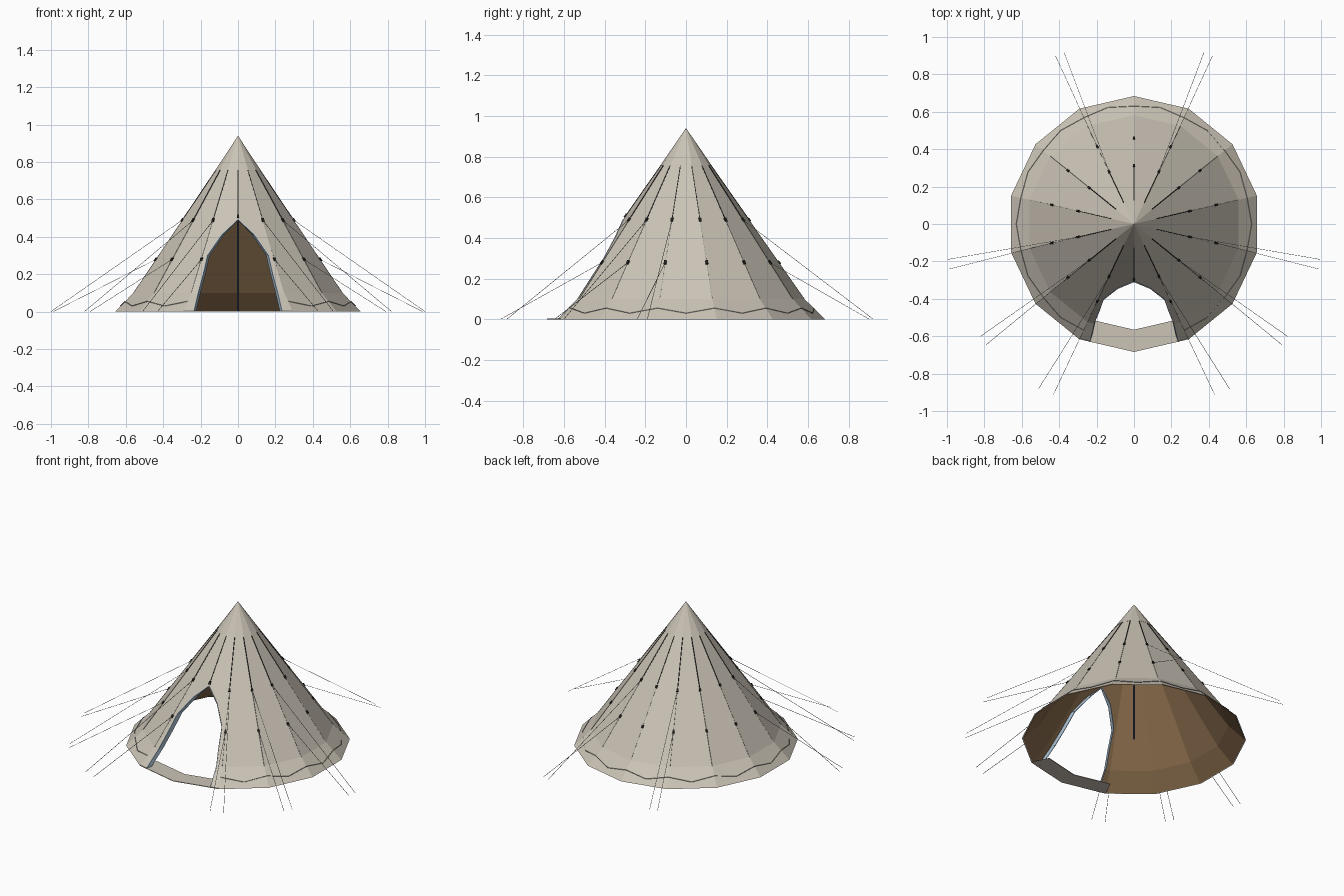
import bpy, bmesh, math
from mathutils import Vector

if "Cube" in bpy.data.objects:
    bpy.data.objects.remove(bpy.data.objects["Cube"])

SIDES = 14
STEP = 2 * math.pi / SIDES


def material(name, rgb):
    m = bpy.data.materials.new(name)
    m.diffuse_color = (*rgb, 1)
    m.use_nodes = True
    m.node_tree.nodes["Principled BSDF"].inputs["Base Color"].default_value = m.diffuse_color
    return m


CANVAS = material("tan canvas", (0.60, 0.55, 0.47))
LINING = material("brown lining", (0.26, 0.155, 0.075))
DARK = material("dark seam", (0.02, 0.02, 0.018))
ROPE = material("grey rope", (0.25, 0.24, 0.22))
TRIM = material("pale blue trim", (0.38, 0.50, 0.62))
STEEL = material("blue grey pole", (0.05, 0.07, 0.11))


def lerp_table(table, z):
    for (z0, v0), (z1, v1) in zip(table, table[1:]):
        if z <= z1:
            return v0 + (v1 - v0) * (z - z0) / (z1 - z0)
    return table[-1][1]


PROFILE = [(0, 0.684), (0.1, 0.582), (0.76, 0.12), (0.94, 0.0)]
DOOR = [(0, 0.235), (0.1, 0.212), (0.2, 0.185), (0.3, 0.162), (0.41, 0.086), (0.49, 0.0)]


def ring(i, r, z):
    """Point on rib i (0 is the front rib); fractions lie on the flat panel."""
    def corner(k):
        return Vector((0.985 * r * math.sin(k * STEP), -r * math.cos(k * STEP), z))
    k = math.floor(i)
    return corner(k).lerp(corner(k + 1), i - k)


def wall(i, z, out=0.0):
    return ring(i, lerp_table(PROFILE, z) + out, z)


def door_t(z, out=0.0):
    """Share of the front panel that is open at height z."""
    if z >= 0.49:
        return 0.0
    return lerp_table(DOOR, z) / wall(1, z, out).x


def finish(name, bm, mat, bevelled=False):
    me = bpy.data.meshes.new(name)
    bm.to_mesh(me)
    bm.free()
    me.materials.append(mat)
    ob = bpy.data.objects.new(name, me)
    bpy.context.collection.objects.link(ob)
    return ob


def add_face(bm, pts, toward):
    f = bm.faces.new([bm.verts.new(p) for p in pts])
    f.normal_update()
    if f.normal.dot(toward) < 0:
        f.normal_flip()


def shell(name, mat, out, sign):
    """Canvas wall with the doorway left open in the two front panels."""
    bm = bmesh.new()
    for i in range(SIDES):
        front = i in (0, SIDES - 1)
        levels = [0, 0.1, 0.2, 0.3, 0.41, 0.49, 0.76] if front else [0, 0.1, 0.76]
        for z0, z1 in zip(levels, levels[1:]):
            a0, a1, b0, b1 = i, i, i + 1, i + 1
            if i == 0:
                a0, a1 = door_t(z0, out), door_t(z1, out)
            elif front:
                b0, b1 = SIDES - door_t(z0, out), SIDES - door_t(z1, out)
            mid = wall(i + 0.5, 0)
            add_face(bm, [wall(a0, z0, out), wall(b0, z0, out),
                          wall(b1, z1, out), wall(a1, z1, out)], mid * sign)
    bmesh.ops.remove_doubles(bm, verts=bm.verts, dist=0.0005)
    return finish(name, bm, mat)


def tube(name, paths, radius, mat, sides=4):
    bm = bmesh.new()
    for path in paths:
        for p, q in zip(path, path[1:]):
            d = q - p
            u = d.orthogonal().normalized()
            v = d.normalized().cross(u)
            off = [(u * math.cos(k * 2 * math.pi / sides) + v * math.sin(k * 2 * math.pi / sides)) * radius
                   for k in range(sides)]
            for k in range(sides):
                o0, o1 = off[k], off[(k + 1) % sides]
                add_face(bm, [p + o0, p + o1, q + o1, q + o0], o0 + o1)
    return finish(name, bm, mat)


# Outer canvas and inner lining
shell("canvas_wall", CANVAS, 0.0, 1)
shell("inner_lining", LINING, -0.007, -1)

# Pointed cap
bm = bmesh.new()
for i in range(SIDES):
    add_face(bm, [ring(i, 0.126, 0.757), ring(i + 1, 0.126, 0.757), Vector((0, 0, 0.94))], wall(i + 0.5, 0))
bmesh.ops.remove_doubles(bm, verts=bm.verts, dist=0.0005)
finish("top_cap", bm, CANVAS)

# Flat sill across the doorway
bm = bmesh.new()
for i in (-1, 0):
    quad = [(i, 0.684), (i + 1, 0.684), (i + 1, 0.565), (i, 0.565)]
    add_face(bm, [ring(k, r, 0.004) for k, r in quad], Vector((0, 0, 1)))
    add_face(bm, [ring(k, r, 0.0) for k, r in quad], Vector((0, 0, -1)))
    for r, s in ((0.684, -1), (0.565, 1)):
        add_face(bm, [ring(i, r, 0), ring(i + 1, r, 0), ring(i + 1, r, 0.004), ring(i, r, 0.004)],
                 Vector((0, s, 0)))
finish("door_sill", bm, CANVAS)

# Trim folded inward along both door edges
bm = bmesh.new()
for side in (-1, 1):
    edge, fold = [], []
    for z, _ in DOOR:
        p = wall(door_t(z), z, 0.002)
        p.x *= side
        edge.append(p)
        fold.append(p + Vector((-side * min(0.012, abs(p.x)), 0.035 if z < 0.45 else 0.012, 0)))
    for k in range(len(DOOR) - 1):
        quad = [edge[k], fold[k], fold[k + 1], edge[k + 1]]
        if k == len(DOOR) - 2:
            fold[k + 1].x = 0
        add_face(bm, quad, Vector((-side, 0, 0)))
trim = finish("door_trim", bm, TRIM)
solid = trim.modifiers.new("thickness", 'SOLIDIFY')
solid.thickness = 0.004

# Seams along the ribs
seams = [[wall(i, 0.757, 0.001), wall(i, 0.5, 0.001)] for i in range(SIDES)]
tube("rib_seams", seams, 0.0025, DARK)
lower = [[wall(i, 0.5, 0.0), wall(i, 0.1, 0.0)] for i in range(1, SIDES)]
tube("lower_seams", lower, 0.0012, ROPE)

# Small buckles, two on each rib
bm = bmesh.new()
for i in range(SIDES):
    for z in (0.49, 0.28):
        if i == 0 and z < 0.4:
            continue
        p = wall(i, z + (0.02 if i == 0 else 0), 0.003)
        up = (wall(i, 0.7) - wall(i, 0.2)).normalized()
        across = Vector((math.cos(i * STEP), math.sin(i * STEP), 0))
        out = across.cross(up)
        box = bmesh.ops.create_cube(bm, size=1)["verts"]
        for v in box:
            c = v.co.copy()
            v.co = p + across * c.x * 0.012 + up * c.y * 0.02 + out * c.z * 0.008
bmesh.ops.recalc_face_normals(bm, faces=bm.faces)
finish("rib_buckles", bm, DARK)

# Cord sagging around the skirt, interrupted by the doorway
cord = []
for k in range(2, 2 * SIDES - 1):
    z = 0.055 if k % 2 == 0 else 0.03
    cord.append(wall(k / 2, z, 0.002))
tube("skirt_cord", [cord], 0.0015, ROPE)

# Guy ropes: rib, end of lower rope, end of upper rope, mirrored left and right
ropes = []
for rib, low, high in ((1, (0.43, -0.91), (0.51, -0.88)), (2, (0.79, -0.645), (0.82, -0.60)),
                       (3, (0.985, -0.24), (0.999, -0.19)), (6, (0.42, 0.90), (0.375, 0.92))):
    for z, end in ((0.28, low), (0.49, high)):
        for side in (-1, 1):
            p = wall(rib, z)
            ropes.append([Vector((side * p.x, p.y, z)), Vector((side * end[0], end[1], 0.001))])
tube("guy_ropes", ropes, 0.0013, ROPE)

# Centre pole
tube("centre_pole", [[Vector((0, 0, 0)), Vector((0, 0, 0.92))]], 0.005, STEEL, 8)
